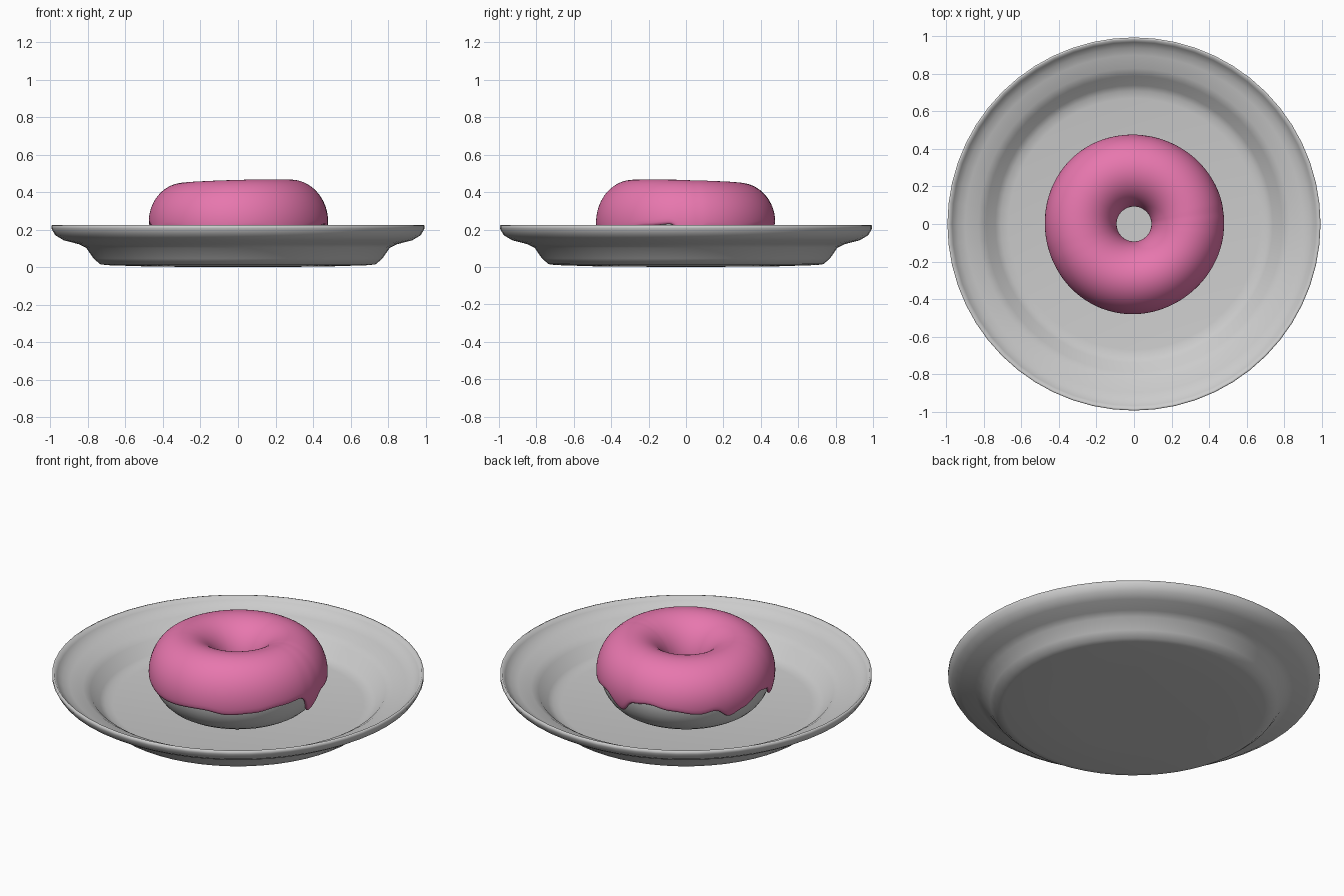
import bpy, bmesh
from math import sin, cos, asin, pi, tau, radians, degrees

cube = bpy.data.objects.get("Cube")
if cube:
    bpy.data.objects.remove(cube, do_unlink=True)


def material(name, rgb):
    mat = bpy.data.materials.new(name)
    mat.use_nodes = True
    mat.diffuse_color = (*rgb, 1)
    mat.node_tree.nodes["Principled BSDF"].inputs["Base Color"].default_value = (*rgb, 1)
    return mat


def loft(name, rings, mat, closed):
    """Join equal cross-sections set around the z axis into a smooth surface."""
    bm = bmesh.new()
    rows = [[bm.verts.new(p) for p in ring] for ring in rings]
    n = len(rows[0])
    for i, a in enumerate(rows):
        b = rows[(i + 1) % len(rows)]
        for j in range(n if closed else n - 1):
            k = (j + 1) % n
            bm.faces.new((a[j], b[j], b[k], a[k]))
    bmesh.ops.remove_doubles(bm, verts=bm.verts, dist=1e-5)
    bmesh.ops.recalc_face_normals(bm, faces=bm.faces)
    mesh = bpy.data.meshes.new(name)
    bm.to_mesh(mesh)
    bm.free()
    mesh.materials.append(mat)
    mesh.polygons.foreach_set("use_smooth", [True] * len(mesh.polygons))
    obj = bpy.data.objects.new(name, mesh)
    bpy.context.scene.collection.objects.link(obj)
    return obj


def spin(r, z, t):
    return (r * cos(t), r * sin(t), z)


grey = material("light grey", (0.6, 0.6, 0.6))
pink = material("pink icing", (0.87, 0.2, 0.46))

# Plate: underside, rim, then inside of the dish
PLATE = [(0, 0), (0.45, 0.002), (0.7, 0.01), (0.735, 0.015), (0.77, 0.045),
         (0.81, 0.103), (0.85, 0.122), (0.93, 0.143), (0.975, 0.17),
         (0.995, 0.205), (0.995, 0.222), (0.985, 0.225), (0.97, 0.203),
         (0.94, 0.178), (0.9, 0.164), (0.83, 0.147), (0.79, 0.122),
         (0.74, 0.063), (0.71, 0.047), (0.67, 0.04), (0, 0.04)]
SIDES = 56
loft("plate", [[spin(r, z, tau * i / SIDES) for r, z in PLATE]
               for i in range(SIDES)], grey, False)

# Dough ring
RING, WIDE, TALL, MID = 0.286, 0.172, 0.198, 0.238


def ring_point(t, phi):
    lift = 0.011 * cos(t + pi / 4) * max(0, sin(phi))
    swell = 1 + 0.02 * sin(3 * t + 1) * max(0, cos(phi))
    return spin(RING + WIDE * swell * cos(phi), MID + TALL * sin(phi) + lift, t)


loft("dough", [[ring_point(tau * i / 64, tau * j / 32) for j in range(32)]
               for i in range(64)], grey, True)

# Icing hem: direction in degrees and height of the dripping outer edge
HEM = [(-9, 0.22), (3, 0.105), (13, 0.2), (35, 0.19), (60, 0.21), (77, 0.14),
       (87, 0.21), (100, 0.225), (115, 0.205), (134, 0.185), (145, 0.2),
       (155, 0.148), (165, 0.175), (182, 0.225), (192, 0.21), (204, 0.14),
       (216, 0.2), (249, 0.18), (282, 0.197), (298, 0.18), (315, 0.19),
       (333, 0.21), (351, 0.22)]


def hem_height(t):
    a = degrees(t)
    if a > 351:
        a -= 360
    for (a0, z0), (a1, z1) in zip(HEM, HEM[1:]):
        if a0 <= a <= a1:
            return z0 + (z1 - z0) * (1 - cos(pi * (a - a0) / (a1 - a0))) / 2
    return HEM[0][1]


def icing_section(t):
    start = asin((hem_height(t) + 0.008 - MID) / TALL)
    end = pi + radians(18 + 6 * sin(5 * t))
    return [ring_point(t, start + (end - start) * j / 22) for j in range(23)]


icing = loft("icing", [icing_section(tau * i / 120) for i in range(120)], pink, False)
shell = icing.modifiers.new("thickness", "SOLIDIFY")
shell.thickness = 0.022
shell.offset = 1
soft = icing.modifiers.new("rounded edge", "SUBSURF")
soft.levels = soft.render_levels = 1
